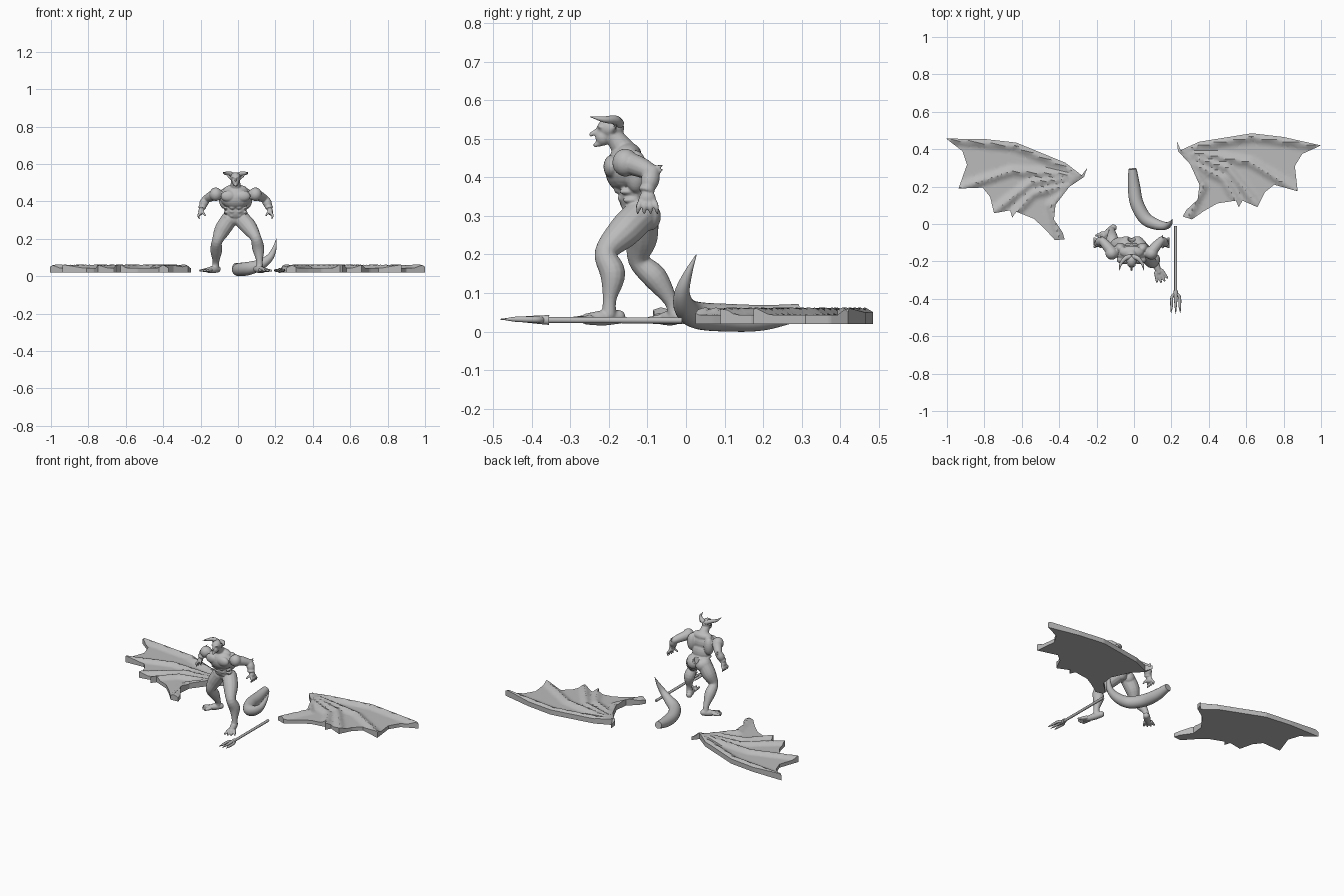
import bpy, bmesh, math
from mathutils import Vector, Matrix, Quaternion

default_cube = bpy.data.objects.get("Cube")
if default_cube:
    bpy.data.objects.remove(default_cube, do_unlink=True)

stone = bpy.data.materials.new("plain grey")
stone.use_nodes = True
stone.diffuse_color = (0.5, 0.5, 0.5, 1)
stone.node_tree.nodes["Principled BSDF"].inputs["Base Color"].default_value = (0.5, 0.5, 0.5, 1)

MID = -0.013  # centre plane of the figure


def finish(name, bm, angle=40):
    bmesh.ops.recalc_face_normals(bm, faces=bm.faces[:])
    mesh = bpy.data.meshes.new(name)
    bm.to_mesh(mesh)
    bm.free()
    mesh.materials.append(stone)
    obj = bpy.data.objects.new(name, mesh)
    bpy.context.collection.objects.link(obj)
    bpy.ops.object.select_all(action='DESELECT')
    obj.select_set(True)
    bpy.context.view_layer.objects.active = obj
    bpy.ops.object.shade_smooth_by_angle(angle=math.radians(angle))
    return obj


def blob(bm, centre, radii):
    matrix = Matrix.Translation(centre) @ Matrix.Diagonal((*radii, 1))
    bmesh.ops.create_uvsphere(bm, u_segments=20, v_segments=12, radius=1, matrix=matrix)


def tube(bm, points, sides=14, steps=5, round_ends=True):
    """Loft circles along a smooth path of (x, y, z, radius) points."""
    keys = [Vector(p) for p in points]
    keys = [2 * keys[0] - keys[1]] + keys + [2 * keys[-1] - keys[-2]]
    path = []
    for a, b, c, d in zip(keys, keys[1:], keys[2:], keys[3:]):
        for i in range(steps):
            t = i / steps
            path.append(b + (c - a) * t / 2 + (2 * a - 5 * b + 4 * c - d) * t * t / 2
                        + (3 * b - a - 3 * c + d) * t ** 3 / 2)
    path.append(keys[-2])
    turn, heading, previous = Quaternion(), Vector((0, 0, 1)), None
    for i, p in enumerate(path):
        ahead = (path[min(i + 1, len(path) - 1)] - path[max(i - 1, 0)]).to_3d().normalized()
        turn = heading.rotation_difference(ahead) @ turn
        heading = ahead
        ring = []
        for k in range(sides):
            a = math.tau * k / sides
            offset = Vector((math.cos(a), math.sin(a), 0)) * max(p.w, 0.0005)
            ring.append(bm.verts.new(p.to_3d() + turn @ offset))
        if previous:
            for k in range(sides):
                n = (k + 1) % sides
                bm.faces.new((previous[k], previous[n], ring[n], ring[k]))
        else:
            bm.faces.new(ring[::-1])
        previous = ring
    bm.faces.new(previous)
    if round_ends:
        for p in (path[0], path[-1]):
            blob(bm, p.to_3d(), [p.w] * 3)


def foot(bm, heel, tip):
    """Flat foot with splayed toes, from the heel to the toe tips."""
    heel, tip = Vector((*heel, 0.038)), Vector((*tip, 0.029))
    along = tip - heel
    across = Vector((-along.y, along.x, 0)).normalized()
    ball = heel + along * 0.6
    tube(bm, [(*heel, 0.018), (*(heel + along * 0.3), 0.02), (*ball, 0.015)])
    for i in range(4):
        side = i - 1.5
        start = ball + across * side * 0.011
        end = tip + across * side * 0.02 - along * 0.06 * abs(side)
        tube(bm, [(*start, 0.011), (*end, 0.006)], sides=10)


# Body: overlapping muscles fused into one skin
body = bmesh.new()
for centre, radii in [
    ((-0.16, 0.42), (0.083, 0.05, 0.06)),     # rib cage
    ((-0.138, 0.36), (0.06, 0.038, 0.06)),    # waist
    ((-0.118, 0.31), (0.065, 0.038, 0.04)),   # pelvis
    ((-0.15, 0.462), (0.065, 0.034, 0.028)),  # upper back
    ((-0.195, 0.528), (0.027, 0.035, 0.028)), # skull
    ((-0.215, 0.504), (0.019, 0.02, 0.022)),  # jaw
    ((-0.222, 0.531), (0.023, 0.009, 0.006)), # brow
]:
    blob(body, (MID, *centre), radii)
tube(body, [(MID, -0.15, 0.455, 0.034), (MID, -0.185, 0.505, 0.024)])
tube(body, [(MID, -0.225, 0.525, 0.006), (MID, -0.246, 0.511, 0.006)])
tube(body, [(MID, -0.222, 0.49, 0.01), (MID, -0.235, 0.484, 0.006)])

for s in (1, -1):
    def at(x, y, z, *rest):
        return (MID + s * x, y, z, *rest)

    # Chest, back, belly and hip muscles
    for centre, radii in [
        ((0.038, -0.192, 0.428), (0.042, 0.022, 0.03)),
        ((0.06, -0.13, 0.415), (0.03, 0.03, 0.055)),
        ((0.106, -0.157, 0.438), (0.034, 0.034, 0.036)),
        ((0.03, -0.095, 0.298), (0.036, 0.03, 0.036)),
    ]:
        blob(body, at(*centre), radii)
    for row in range(4):
        drop = row * 0.022
        blob(body, at(0.017, -0.184 + drop * 0.45, 0.39 - drop), (0.017, 0.013, 0.011))
        blob(body, at(0.052, -0.16 + drop * 0.4, 0.385 - drop), (0.012, 0.022, 0.008))

    # Arm, bracer edge and elbow spikes
    tube(body, [at(0.1, -0.157, 0.44, 0.03), at(0.13, -0.12, 0.427, 0.027),
                at(0.158, -0.088, 0.412, 0.021)])
    tube(body, [at(0.158, -0.088, 0.412, 0.021), at(0.17, -0.094, 0.39, 0.024),
                at(0.18, -0.103, 0.36, 0.014)])
    tube(body, [at(0.178, -0.101, 0.372, 0.021), at(0.18, -0.103, 0.363, 0.021)],
         round_ends=False)
    for lift in (0, 0.012):
        tube(body, [at(0.16, -0.085, 0.408 + lift, 0.01),
                    at(0.166, -0.06, 0.42 + lift, 0.002)])

    # Hand with spread fingers and thumb
    blob(body, at(0.186, -0.1, 0.345), (0.014, 0.022, 0.02))
    for finger in range(4):
        f = finger - 1.5
        tube(body, [at(0.188, -0.1 + f * 0.011, 0.338, 0.008),
                    at(0.198, -0.1 + f * 0.015, 0.325, 0.007),
                    at(0.194, -0.1 + f * 0.017, 0.308, 0.004)], sides=10)
    tube(body, [at(0.18, -0.112, 0.348, 0.008), at(0.163, -0.126, 0.325, 0.005)], sides=10)

    # Pointed ear
    tube(body, [at(0.022, -0.19, 0.522, 0.008), at(0.046, -0.18, 0.535, 0.002)])

# Leading left leg and trailing right leg
tube(body, [(0.025, -0.12, 0.3, 0.044), (0.06, -0.16, 0.26, 0.043), (0.095, -0.208, 0.205, 0.029),
            (0.108, -0.19, 0.15, 0.033), (0.115, -0.198, 0.085, 0.018),
            (0.115, -0.2, 0.045, 0.019)])
tube(body, [(-0.05, -0.115, 0.3, 0.044), (-0.085, -0.115, 0.245, 0.042),
            (-0.112, -0.122, 0.185, 0.028), (-0.116, -0.08, 0.14, 0.032),
            (-0.118, -0.04, 0.08, 0.018), (-0.12, -0.03, 0.045, 0.018)])
foot(body, (0.1, -0.175), (0.155, -0.31))
foot(body, (-0.11, -0.02), (-0.19, -0.09))
body = finish("body", body)

# Socket in the lower back where the tail would sit
cutter = bmesh.new()
tube(cutter, [(MID, -0.095, 0.322, 0.02), (MID, -0.03, 0.335, 0.02)], round_ends=False)
cutter = finish("socket_cutter", cutter)
cutter.hide_render = True
cutter.hide_set(True)

remesh = body.modifiers.new("fuse", 'REMESH')
remesh.mode = 'VOXEL'
remesh.voxel_size = 0.0035
remesh.use_smooth_shade = True
soften = body.modifiers.new("soften", 'SMOOTH')
soften.factor, soften.iterations = 0.5, 2
socket = body.modifiers.new("socket", 'BOOLEAN')
socket.operation, socket.object = 'DIFFERENCE', cutter

# Horns sweeping out and forward
for name, s in (("left_horn", 1), ("right_horn", -1)):
    horn = bmesh.new()
    tube(horn, [(MID + s * 0.012, -0.175, 0.54, 0.014), (MID + s * 0.035, -0.185, 0.549, 0.012),
                (MID + s * 0.057, -0.212, 0.55, 0.008), (MID + s * 0.066, -0.248, 0.557, 0.001)])
    finish(name, horn)

# Loose tail, thick at the cut end and curling up to a point
tail = bmesh.new()
tube(tail, [(-0.008, 0.295, 0.05, 0.022), (0, 0.2, 0.036, 0.033), (0.015, 0.11, 0.036, 0.036),
            (0.06, 0.03, 0.042, 0.035), (0.12, -0.002, 0.062, 0.029), (0.17, -0.01, 0.1, 0.02),
            (0.195, 0.005, 0.15, 0.011), (0.205, 0.027, 0.2, 0.001)],
     sides=24, steps=6, round_ends=False)
finish("tail", tail)

# Trident lying on the ground
trident = bmesh.new()
tube(trident, [(0.223, -0.01, 0.029, 0.008), (0.223, -0.37, 0.03, 0.008)], round_ends=False)
tube(trident, [(0.223, -0.355, 0.03, 0.013), (0.223, -0.385, 0.031, 0.011),
               (0.223, -0.44, 0.032, 0.006), (0.223, -0.482, 0.032, 0.001)], round_ends=False)
for s in (1, -1):
    tube(trident, [(0.223, -0.37, 0.03, 0.009), (0.223 + s * 0.02, -0.39, 0.031, 0.008),
                   (0.223 + s * 0.022, -0.44, 0.032, 0.007),
                   (0.223 + s * 0.025, -0.475, 0.032, 0.001)])
finish("trident", trident)

# Bat wing: scalloped slab with raised finger bones
outline = [(0.23, 0.44), (0.25, 0.395), (0.35, 0.44), (0.63, 0.485), (0.8, 0.465), (1, 0.42),
           (0.9, 0.375), (0.86, 0.31), (0.875, 0.175), (0.75, 0.21), (0.7, 0.17), (0.66, 0.09),
           (0.58, 0.125), (0.56, 0.09), (0.545, 0.125), (0.445, 0.11), (0.375, 0.07),
           (0.31, 0.025), (0.26, 0.04), (0.28, 0.075), (0.34, 0.13), (0.35, 0.21),
           (0.3, 0.32), (0.235, 0.39)]
bones = [[(0.25, 0.39), (0.35, 0.42), (0.63, 0.465), (0.98, 0.42)],
         [(0.27, 0.39), (0.62, 0.33), (0.87, 0.18)],
         [(0.28, 0.37), (0.5, 0.3), (0.66, 0.1)],
         [(0.3, 0.33), (0.48, 0.24), (0.56, 0.1)],
         [(0.29, 0.36), (0.37, 0.2), (0.29, 0.04)]]


def bone_distance(p):
    best = 1
    for bone in bones:
        for a, b in zip(bone, bone[1:]):
            a, b = Vector(a), Vector(b)
            t = min(1, max(0, (p - a).dot(b - a) / (b - a).length_squared))
            best = min(best, (p - a - (b - a) * t).length)
    return best


def wing(name, matrix):
    bm = bmesh.new()
    face = bm.faces.new([bm.verts.new((x, y, 0.02)) for x, y in outline])
    bmesh.ops.triangulate(bm, faces=[face])
    for axis, start, count in (((1, 0, 0), 0.235, 51), ((0, 1, 0), 0.033, 30)):
        for i in range(count):
            bmesh.ops.bisect_plane(bm, geom=bm.verts[:] + bm.edges[:] + bm.faces[:], dist=1e-5,
                                   plane_co=Vector(axis) * (start + i * 0.015), plane_no=axis)
    top = bmesh.ops.extrude_face_region(bm, geom=bm.faces[:])["geom"]
    for v in top:
        if isinstance(v, bmesh.types.BMVert):
            v.co.z = 0.043 + 0.02 * max(0, 1 - bone_distance(v.co.xy) / 0.032)
    bm.transform(matrix)
    finish(name, bm, 35)


wing("left_wing", Matrix.Identity(4))
wing("right_wing", Matrix.Translation((-0.25, 0.3, 0)) @ Matrix.Diagonal((-1, 1, 1, 1))
     @ Matrix.Rotation(math.radians(13.2), 4, 'Z') @ Matrix.Translation((-0.23, -0.44, 0)))
